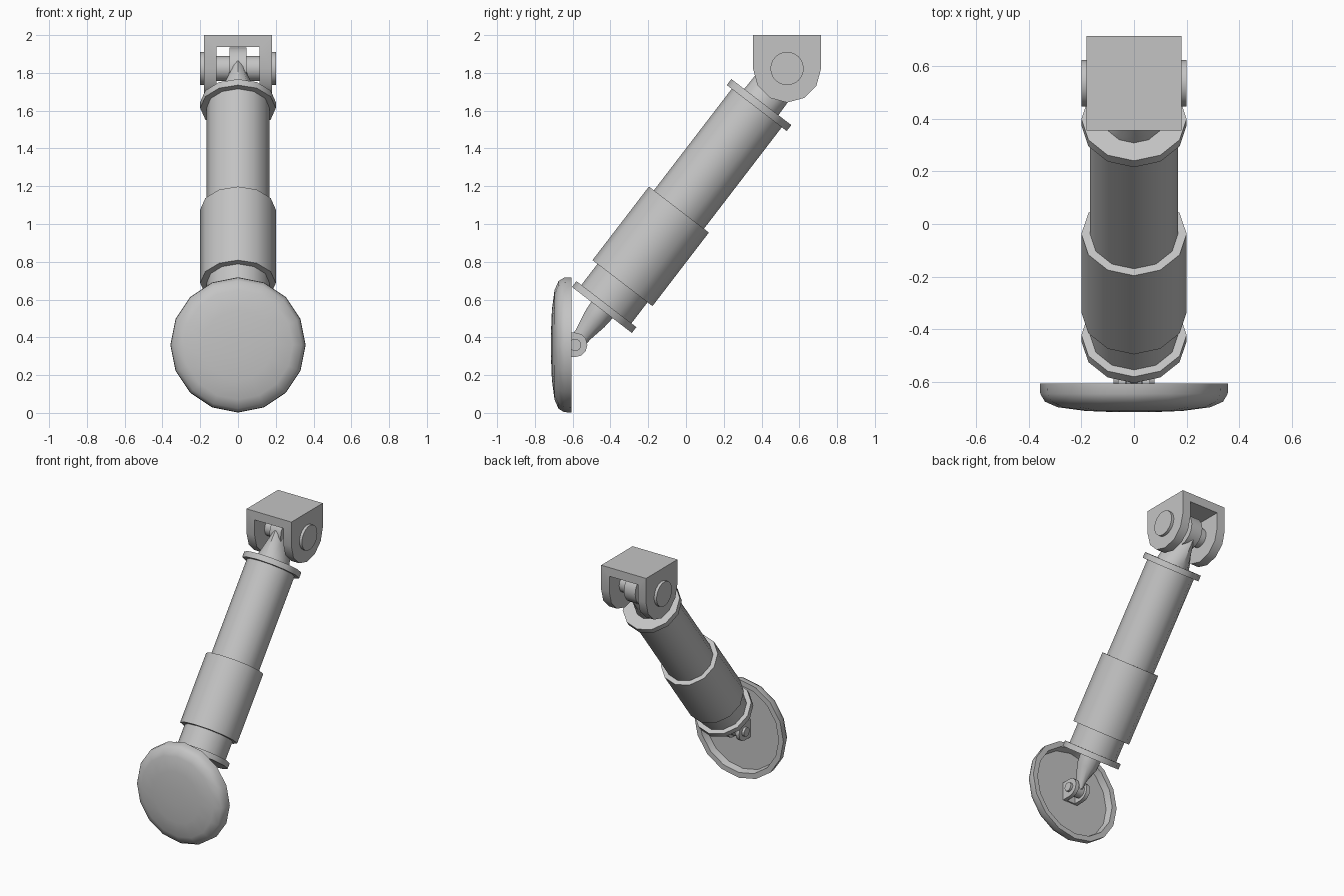
import bpy, bmesh, math
from mathutils import Matrix, Vector

if "Cube" in bpy.data.objects:
    bpy.data.objects.remove(bpy.data.objects["Cube"], do_unlink=True)

grey = bpy.data.materials.new("plain_grey")
grey.use_nodes = True
COLOUR = (0.55, 0.55, 0.55, 1)
grey.diffuse_color = COLOUR
grey.node_tree.nodes["Principled BSDF"].inputs["Base Color"].default_value = COLOUR

LOW = Vector((0, -0.587, 0.36))     # lower pivot
HIGH = Vector((0, 0.535, 1.823))    # upper pivot
LEAN = math.atan2(HIGH.y - LOW.y, HIGH.z - LOW.z)
SPAN = (HIGH - LOW).length
ARM = Matrix.Translation(LOW) @ Matrix.Rotation(-LEAN, 4, 'X')
ACROSS = Matrix.Rotation(math.pi / 2, 4, 'Y')     # local z to world x
FORWARD = Matrix.Rotation(math.pi / 2, 4, 'X')    # local z to world -y


def finish(name, bm, matrix):
    """Turn a bmesh into a shaded, coloured object."""
    bmesh.ops.recalc_face_normals(bm, faces=bm.faces)
    bm.transform(matrix)
    mesh = bpy.data.meshes.new(name)
    bm.to_mesh(mesh)
    bm.free()
    mesh.materials.append(grey)
    ob = bpy.data.objects.new(name, mesh)
    bpy.context.collection.objects.link(ob)
    bpy.ops.object.select_all(action='DESELECT')
    ob.select_set(True)
    bpy.context.view_layer.objects.active = ob
    bpy.ops.object.shade_smooth_by_angle(angle=math.radians(38))
    return ob


def loft(name, rings, matrix, sides=12):
    """Capped stack of rings, each (height, x radius, y radius)."""
    bm = bmesh.new()
    loops = []
    for h, rx, ry in rings:
        loops.append([bm.verts.new((rx * math.cos(2 * math.pi * i / sides),
                                    ry * math.sin(2 * math.pi * i / sides), h))
                      for i in range(sides)])
    for a, b in zip(loops, loops[1:]):
        for i in range(sides):
            j = (i + 1) % sides
            bm.faces.new((a[i], a[j], b[j], b[i]))
    bm.faces.new(loops[0])
    bm.faces.new(loops[-1])
    return finish(name, bm, matrix)


def rod(name, z0, z1, r, matrix=ARM, sides=12):
    return loft(name, [(z0, r, r), (z1, r, r)], matrix, sides)


def pin(name, centre, half, r, sides=16):
    return rod(name, -half, half, r, Matrix.Translation(centre) @ ACROSS, sides)


def clevis(name, r, reach, half, gap, web, matrix):
    """Round-ended block with a slot cut through it, leaving two cheeks."""
    bm = bmesh.new()
    outline = [(r, reach), (-r, reach)]
    outline += [(-r * math.cos(math.pi * i / 6), -r * math.sin(math.pi * i / 6))
                for i in range(7)]
    face = bm.faces.new([bm.verts.new((-half, y, z)) for y, z in outline])
    out = bmesh.ops.extrude_face_region(bm, geom=[face])
    bmesh.ops.translate(bm, vec=(2 * half, 0, 0),
                        verts=[v for v in out["geom"] if isinstance(v, bmesh.types.BMVert)])
    block = finish(name, bm, matrix)

    bm = bmesh.new()
    top, bottom = reach - web, -2 * r
    bmesh.ops.create_cube(bm, size=1, matrix=Matrix.Translation((0, 0, (top + bottom) / 2))
                          @ Matrix.Diagonal((2 * gap, 4 * r, top - bottom, 1)))
    cutter = finish(name + "_cutter", bm, matrix)
    cutter.hide_render = True
    mod = block.modifiers.new("slot", 'BOOLEAN')
    mod.operation, mod.solver, mod.object = 'DIFFERENCE', 'EXACT', cutter
    bpy.context.view_layer.objects.active = block
    bpy.ops.object.modifier_apply(modifier=mod.name)
    bpy.data.objects.remove(cutter, do_unlink=True)


# Telescopic arm
rod("arm_tube", 0.25, 1.60, 0.167)
rod("arm_sleeve", 0.412, 0.903, 0.20)
rod("lower_flange", 0.233, 0.272, 0.20)
rod("upper_flange", 1.58, 1.62, 0.20)

# Necks flattening from round into the pivot eyes
loft("upper_neck", [(1.61, 0.115, 0.115), (1.65, 0.105, 0.113),
                    (SPAN - 0.06, 0.05, 0.11), (SPAN, 0.045, 0.108)], ARM)
pin("upper_eye", HIGH, 0.045, 0.112)
loft("lower_neck", [(0.24, 0.075, 0.072), (0.17, 0.07, 0.066),
                    (0.07, 0.03, 0.046), (0.0, 0.028, 0.044)], ARM)
pin("lower_eye", LOW, 0.028, 0.046)

# Upper mounting bracket
clevis("upper_bracket", 0.18, 2.0 - HIGH.z, 0.18, 0.115, 0.063, Matrix.Translation(HIGH))
pin("upper_pin", HIGH, 0.15, 0.067)
for side, label in ((-1, "right"), (1, "left")):
    pin(label + "_pin_head", HIGH + Vector((side * 0.185, 0, 0)), 0.015, 0.088, 24)

# Lower bracket on the back of the foot pad
clevis("lower_bracket", 0.065, 0.075, 0.06, 0.032, 0.018,
       Matrix.Translation(LOW) @ FORWARD)
pin("lower_pin", LOW, 0.077, 0.032)

# Domed foot pad with a recessed back
pad = [(0.655, 0.31), (0.605, 0.32), (0.605, 0.358), (0.645, 0.356), (0.675, 0.338),
       (0.696, 0.29), (0.71, 0.185), (0.715, 0.06)]
loft("foot_pad", [(d, r, r) for d, r in pad],
     Matrix.Translation((0, 0, 0.36)) @ FORWARD, 16)
